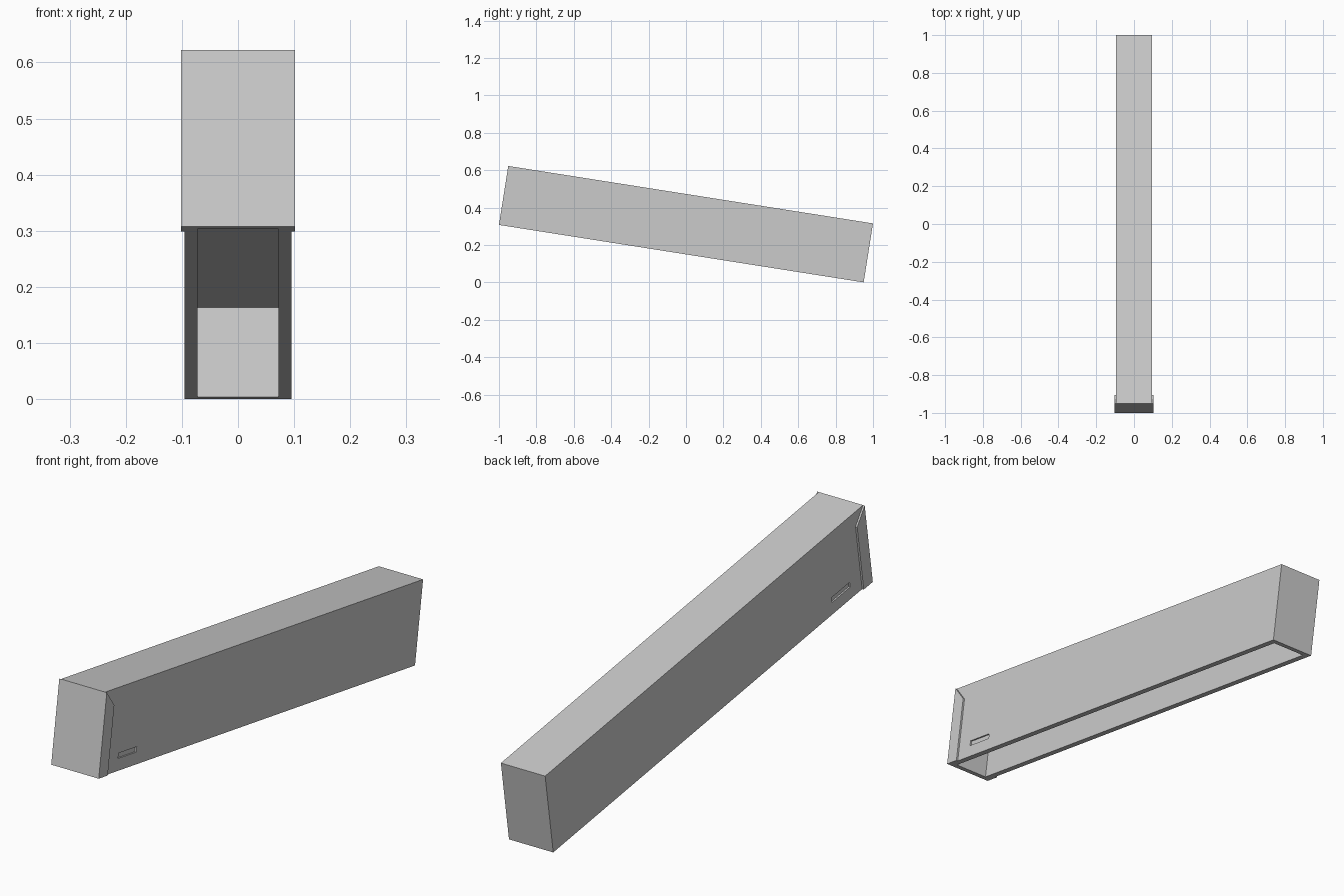
import bpy, bmesh, math
from mathutils import Matrix

if "Cube" in bpy.data.objects:
    bpy.data.objects.remove(bpy.data.objects["Cube"])

TILT = math.radians(8.95)
LENGTH, HEIGHT, HALF_W = 1.974, 0.319, 0.095
WALL, CAVITY = 0.023, 0.162
# local frame: y runs from front to back, z up from the open underside
FRAME = Matrix.Translation((0, -1, LENGTH * math.sin(TILT))) @ Matrix.Rotation(-TILT, 4, 'X')


def prism(name, profile, x0, x1):
    """Extrude a (y, z) profile from x0 to x1."""
    bm = bmesh.new()
    face = bm.faces.new([bm.verts.new((x0, y, z)) for y, z in profile])
    ext = bmesh.ops.extrude_face_region(bm, geom=[face])
    moved = [g for g in ext['geom'] if isinstance(g, bmesh.types.BMVert)]
    bmesh.ops.translate(bm, verts=moved, vec=(x1 - x0, 0, 0))
    bmesh.ops.recalc_face_normals(bm, faces=bm.faces)
    mesh = bpy.data.meshes.new(name)
    bm.to_mesh(mesh)
    bm.free()
    obj = bpy.data.objects.new(name, mesh)
    bpy.context.collection.objects.link(obj)
    obj.matrix_world = FRAME
    return obj


def rect(y0, y1, z0, z1):
    return [(y0, z0), (y1, z0), (y1, z1), (y0, z1)]


def cut(target, cutter):
    mod = target.modifiers.new("cut", 'BOOLEAN')
    mod.operation, mod.solver, mod.object = 'DIFFERENCE', 'EXACT', cutter
    bpy.context.view_layer.objects.active = target
    bpy.ops.object.modifier_apply(modifier=mod.name)
    bpy.data.objects.remove(cutter)


# long casing, hollow from below
casing = prism("casing", rect(0, LENGTH, 0, HEIGHT), -HALF_W, HALF_W)
cut(casing, prism("cavity_cutter", rect(WALL, LENGTH - WALL, -0.05, CAVITY),
                  -HALF_W + WALL, HALF_W - WALL))

for side, label in ((-1, "left"), (1, "right")):
    # shallow slot low on the side, near the front
    cut(casing, prism("slot_cutter", rect(0.123, 0.236, 0.047, 0.067),
                      side * (HALF_W - 0.006), side * (HALF_W + 0.02)))
    # raised front flange with its upper rear corner cut away
    prism(label + "_flange", [(0, 0), (0.056, 0), (0.056, HEIGHT - 0.058), (0, HEIGHT)],
          side * HALF_W, side * 0.102)
